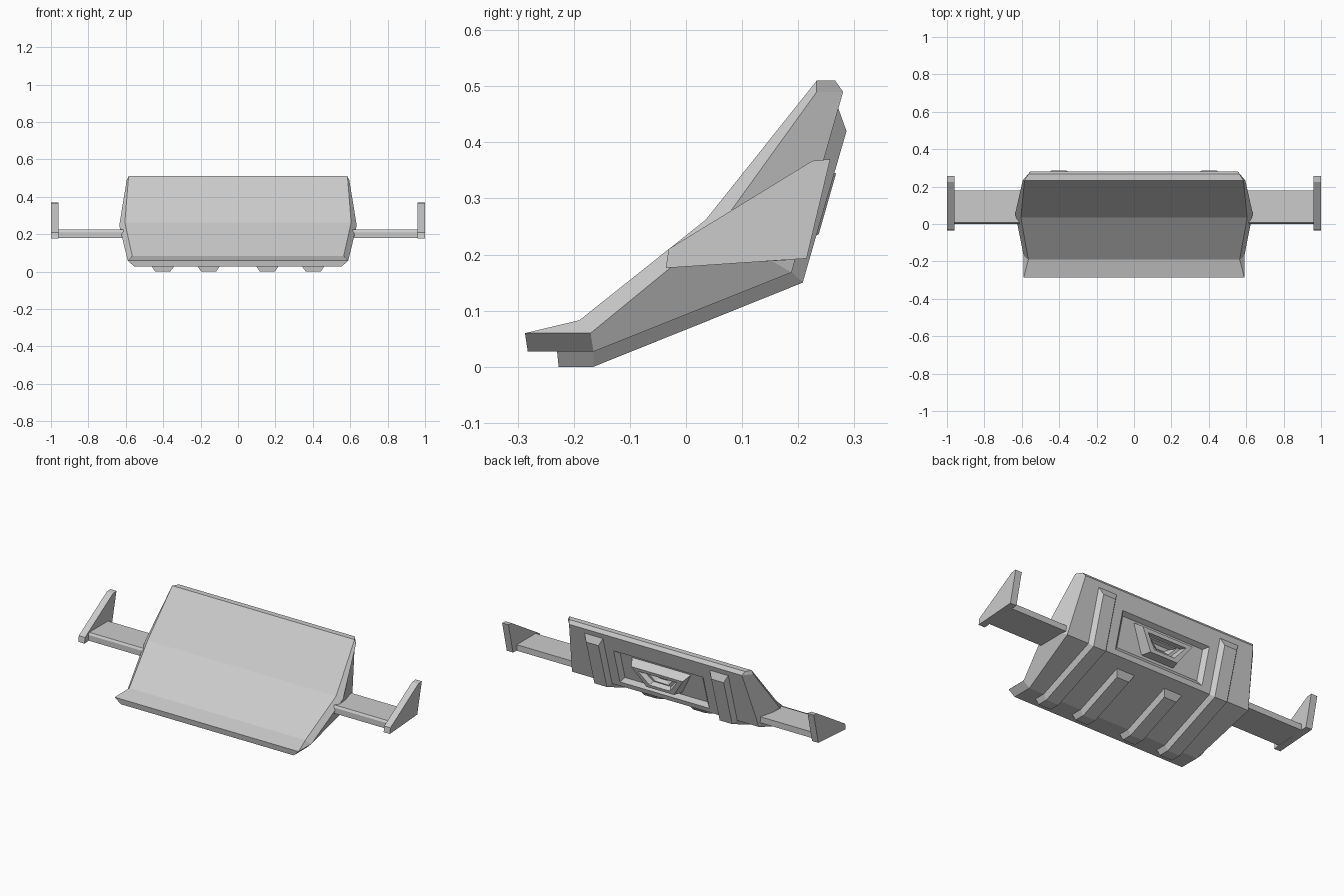
import bpy
from mathutils import Vector

if "Cube" in bpy.data.objects:
    bpy.data.objects.remove(bpy.data.objects["Cube"])


def make(name, verts, faces):
    me = bpy.data.meshes.new(name)
    me.from_pydata(verts, [], faces)
    ob = bpy.data.objects.new(name, me)
    bpy.context.collection.objects.link(ob)
    bpy.context.view_layer.objects.active = ob
    bpy.ops.object.mode_set(mode='EDIT')
    bpy.ops.mesh.select_all(action='SELECT')
    bpy.ops.mesh.normals_make_consistent(inside=False)
    bpy.ops.object.mode_set(mode='OBJECT')
    return ob


def loft(name, rings):
    """Skin a list of equal-length point loops and cap both ends."""
    n = len(rings[0])
    verts = [p for r in rings for p in r]
    faces = [(i * n + j, i * n + (j + 1) % n, (i + 1) * n + (j + 1) % n, (i + 1) * n + j)
             for i in range(len(rings) - 1) for j in range(n)]
    faces += [tuple(range(n)), tuple(range(len(verts) - n, len(verts)))]
    return make(name, verts, faces)


def prism(name, profile, x0, x1):
    return loft(name, [[(x, y, z) for y, z in profile] for x in (x0, x1)])


# Main blade: named corner points of the right half, mirrored to the left
corners = {
    'A0': (.59, -.287, .06), 'C0': (.555, -.282, .027),
    'A1': (.565, -.19, .083), 'B1': (.59, -.17, .06), 'C1': (.555, -.165, .027),
    'A2': (.605, .035, .262), 'B2': (.635, .057, .246), 'C2': (.60, .188, .168),
    'A3': (.585, .233, .51), 'B3': (.595, .233, .49), 'C3': (.555, .28, .49),
    'D3': (.565, .266, .51),
}
names = list(corners)
N = len(names)
verts = list(corners.values()) + [(-x, y, z) for x, y, z in corners.values()]
loop = 'A0 A1 A2 A3 D3 C3 C2 C1 C0'.split()
faces = []
for a, b in zip(loop, loop[1:] + loop[:1]):
    i, j = names.index(a), names.index(b)
    faces.append((i, j, j + N, i + N))
for side in ('A0 A1 B1', 'A0 B1 C1 C0', 'A1 A2 B2 B1', 'A2 A3 B3 B2',
             'B1 B2 C2 C1', 'B2 B3 C3 C2', 'A3 D3 C3 B3'):
    idx = [names.index(k) for k in side.split()]
    faces += [tuple(idx), tuple(i + N for i in reversed(idx))]
blade = make('blade', verts, faces)

# Local frame of the sloping back face
origin = Vector((0, .2245, .296))
up = Vector((0, .092, .322)).normalized()
out = Vector((0, up.z, -up.y))


def back_ring(top, bottom, v0, v1, h):
    """Symmetric trapezoid on the back face at height h above it."""
    uv = [(-bottom, v0), (bottom, v0), (top, v1), (-top, v1)]
    return [Vector((u, 0, 0)) + origin + up * v + out * h for u, v in uv]


# Recessed back panel
cutter = loft('panel_cutter', [back_ring(.295, .295, -.112, .112, .008),
                               back_ring(.265, .265, -.085, .085, -.022)])
cutter.hide_render = True
mod = blade.modifiers.new('recess', 'BOOLEAN')
mod.operation = 'DIFFERENCE'
mod.solver = 'EXACT'
mod.object = cutter
bpy.context.view_layer.objects.active = blade
bpy.ops.object.modifier_apply(modifier=mod.name)
bpy.data.objects.remove(cutter)

# Raised trapezoid boss with a stepped hollow
loft('back_boss', [
    back_ring(.190, .105, -.072, .075, -.024),
    back_ring(.165, .088, -.055, .058, .028),
    back_ring(.125, .066, -.036, .038, .028),
    back_ring(.110, .056, -.028, .030, .002),
    back_ring(.085, .042, -.022, .024, .002),
    back_ring(.055, .024, -.010, .011, -.016)])


# Ribs: each station is (outer y, z, base y, z)
def rib(name, cx, stations):
    loft(name, [[(cx - .06, by, bz), (cx - .04, oy, oz), (cx + .04, oy, oz), (cx + .06, by, bz)]
                for oy, oz, by, bz in stations])


start = [(-.227, 0, -.230, .029), (-.165, 0, -.165, .029)]
long_rib = start + [(.208, .15, .187, .17), (.286, .42, .271, .462)]
short_rib = start + [(.10, .1065, .125, .146)]

# Side arms and end fins
arm = [(0, .18), (0, .213), (.008, .225), (.18, .225), (.18, .19)]
fin = [(-.036, .176), (-.031, .21), (.225, .367), (.257, .37), (.215, .193)]
for s, tag in ((1, 'right'), (-1, 'left')):
    rib('outer_rib_' + tag, s * .402, long_rib)
    rib('inner_rib_' + tag, s * .157, short_rib)
    prism('arm_' + tag, arm, s * .58, s * .97)
    prism('end_fin_' + tag, fin, s * .96, s)
